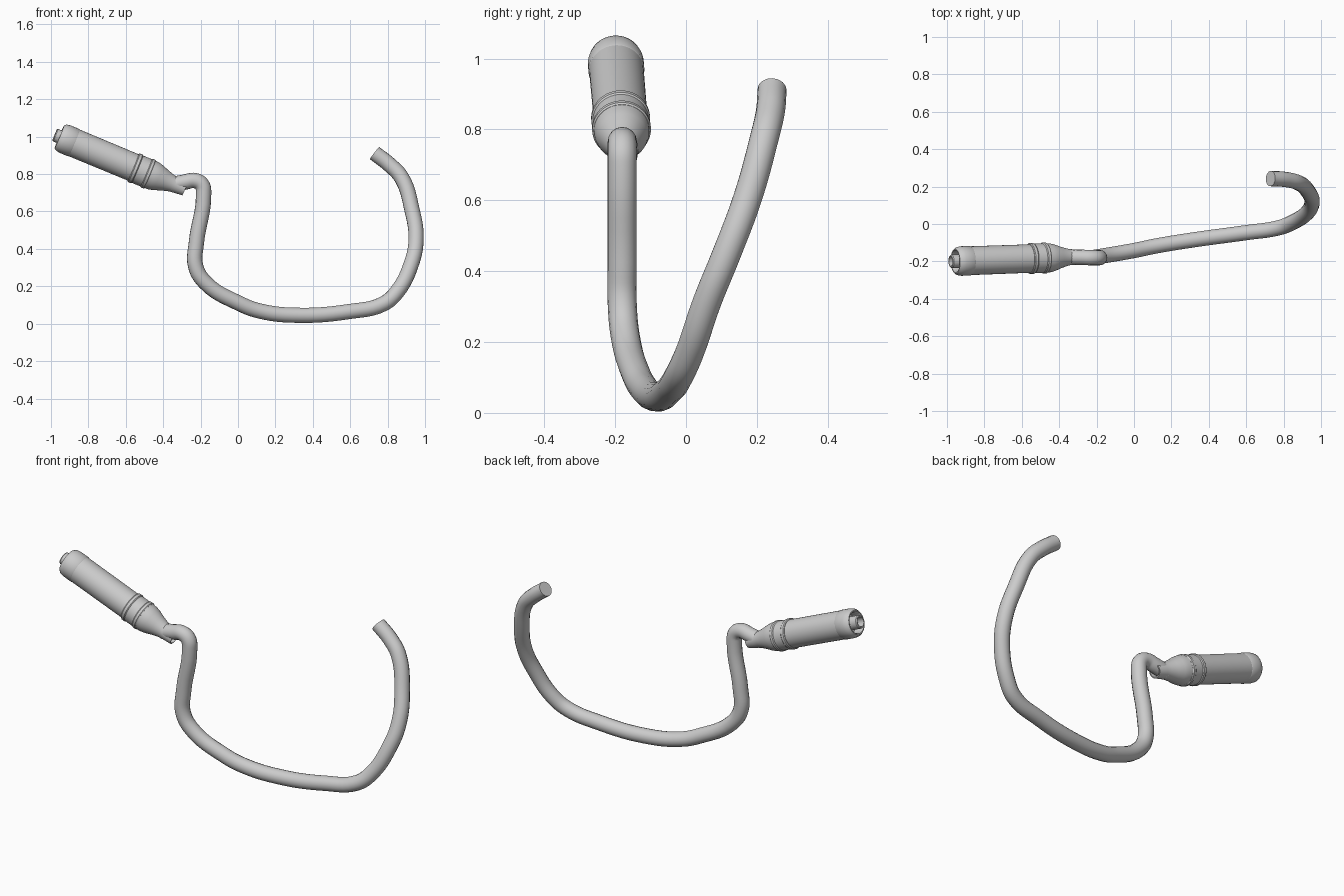
import bpy
import bmesh
import math
from mathutils import Vector

cube = bpy.data.objects.get("Cube")
if cube:
    bpy.data.objects.remove(cube, do_unlink=True)

grey = bpy.data.materials.new("light_grey")
grey.use_nodes = True
COLOUR = (0.6, 0.6, 0.6, 1)
grey.diffuse_color = COLOUR
grey.node_tree.nodes["Principled BSDF"].inputs["Base Color"].default_value = COLOUR

# Handle axis, from the plug end to the cable outlet
START = Vector((-0.98, -0.2, 1.01))
END = Vector((-0.285, -0.175, 0.721))
AXIS = (END - START).normalized()


def lathe(name, profile, sides=48):
    """Turn (distance, radius) points around the handle axis."""
    bm = bmesh.new()
    verts = [bm.verts.new((r, 0, t)) for t, r in profile]
    edges = [bm.edges.new(pair) for pair in zip(verts, verts[1:])]
    bmesh.ops.spin(bm, geom=verts + edges, cent=(0, 0, 0), axis=(0, 0, 1),
                   angle=2 * math.pi, steps=sides)
    bmesh.ops.remove_doubles(bm, verts=bm.verts, dist=0.0002)
    bmesh.ops.recalc_face_normals(bm, faces=bm.faces)
    mesh = bpy.data.meshes.new(name)
    bm.to_mesh(mesh)
    bm.free()
    obj = bpy.data.objects.new(name, mesh)
    bpy.context.collection.objects.link(obj)
    obj.location = START
    obj.rotation_mode = 'QUATERNION'
    obj.rotation_quaternion = AXIS.to_track_quat('Z', 'Y')
    mesh.materials.append(grey)
    smooth(obj)
    return obj


def smooth(obj):
    bpy.ops.object.select_all(action='DESELECT')
    obj.select_set(True)
    bpy.context.view_layer.objects.active = obj
    bpy.ops.object.shade_smooth_by_angle(angle=math.radians(35))


# Plug contact standing in the recessed end
lathe("plug_contact", [(0.09, 0), (0.09, 0.036), (0.005, 0.036), (0, 0.032),
                       (0, 0.026), (0.04, 0.026), (0.04, 0)])

# End cap with open recess
lathe("end_cap", [(0.08, 0), (0.08, 0.055), (0.035, 0.055), (0.027, 0.06),
                  (0.027, 0.066), (0.038, 0.075), (0.06, 0.079),
                  (0.11, 0.079), (0.115, 0.076), (0.115, 0)])

# Grip sleeve
lathe("grip_sleeve", [(0.11, 0), (0.11, 0.077), (0.48, 0.076), (0.48, 0)])

# Raised rings near the outlet
for i, (t, width) in enumerate([(0.455, 0.025), (0.53, 0.024)]):
    lathe(f"grip_ring_{i + 1}", [(t, 0.07), (t, 0.079), (t + 0.005, 0.083),
                                 (t + width - 0.005, 0.083),
                                 (t + width, 0.079), (t + width, 0.07)])

# Collar and tapering nozzle with a hollow mouth
lathe("collar", [(0.47, 0), (0.47, 0.079), (0.54, 0.079), (0.54, 0)])
lathe("nozzle", [(0.54, 0), (0.54, 0.079), (0.575, 0.077), (0.6, 0.071),
                 (0.635, 0.058), (0.675, 0.046), (0.7, 0.042), (0.755, 0.037),
                 (0.755, 0.031), (0.7, 0.031), (0.7, 0)])

# Bent cable
PATH = [(-0.36, -0.178, 0.742), (-0.285, -0.178, 0.757), (-0.23, -0.18, 0.765),
        (-0.193, -0.18, 0.743), (-0.184, -0.18, 0.69), (-0.223, -0.18, 0.43),
        (-0.227, -0.18, 0.31), (-0.175, -0.172, 0.22), (0.01, -0.14, 0.107),
        (0.115, -0.118, 0.068), (0.317, -0.085, 0.045), (0.595, -0.047, 0.065),
        (0.775, -0.02, 0.105), (0.85, 0.01, 0.17), (0.925, 0.06, 0.315),
        (0.952, 0.115, 0.45), (0.93, 0.175, 0.61), (0.875, 0.222, 0.78),
        (0.81, 0.238, 0.85), (0.73, 0.243, 0.912)]
curve = bpy.data.curves.new("cable_path", 'CURVE')
curve.dimensions = '3D'
curve.resolution_u = 6
curve.bevel_depth = 0.041
curve.bevel_resolution = 6
curve.use_fill_caps = True
spline = curve.splines.new('BEZIER')
spline.bezier_points.add(len(PATH) - 1)
for point, co in zip(spline.bezier_points, PATH):
    point.co = co
    point.handle_left_type = point.handle_right_type = 'AUTO'
cable = bpy.data.objects.new("cable", curve)
bpy.context.collection.objects.link(cable)
curve.materials.append(grey)

# Turn the cable into a mesh so its cut ends stay crisp
bpy.ops.object.select_all(action='DESELECT')
cable.select_set(True)
bpy.context.view_layer.objects.active = cable
bpy.ops.object.convert(target='MESH')
cable = bpy.context.view_layer.objects.active
bm = bmesh.new()
bm.from_mesh(cable.data)
bmesh.ops.remove_doubles(bm, verts=bm.verts, dist=0.0002)
bmesh.ops.recalc_face_normals(bm, faces=bm.faces)
bm.to_mesh(cable.data)
bm.free()
smooth(cable)
